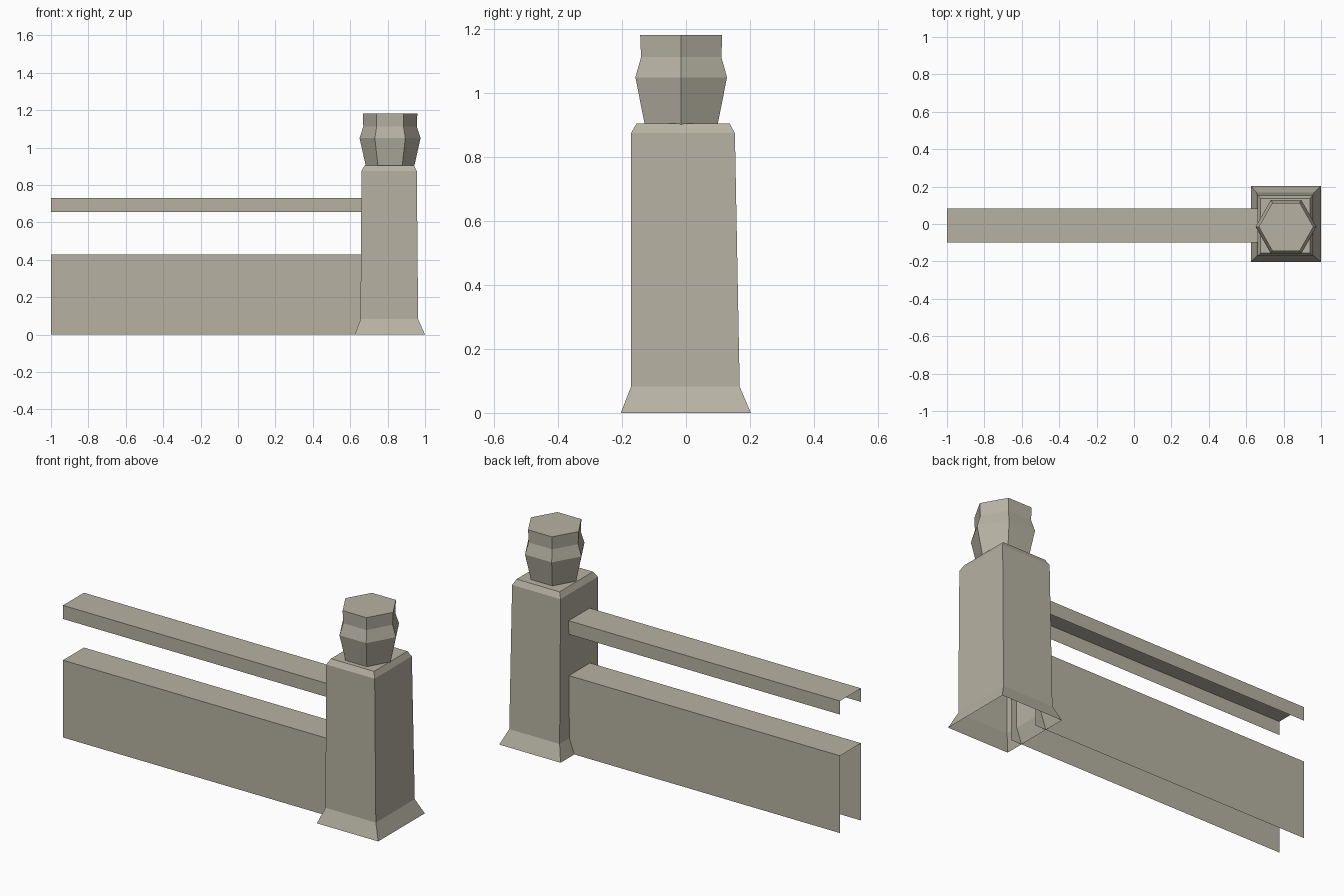
import bpy, math

if "Cube" in bpy.data.objects:
    bpy.data.objects.remove(bpy.data.objects["Cube"])

stone = bpy.data.materials.new("warm grey stone")
stone.diffuse_color = (0.47, 0.445, 0.365, 1)
stone.use_nodes = True
stone.node_tree.nodes["Principled BSDF"].inputs["Base Color"].default_value = stone.diffuse_color


def make(name, verts, faces):
    me = bpy.data.meshes.new(name)
    me.from_pydata(verts, [], faces)
    me.materials.append(stone)
    ob = bpy.data.objects.new(name, me)
    bpy.context.collection.objects.link(ob)
    return ob


def loft(name, rings):
    """Join stacked rings with side walls, cap the top, leave the bottom open."""
    n = len(rings[0])
    verts = [v for ring in rings for v in ring]
    faces = []
    for k in range(len(rings) - 1):
        for i in range(n):
            j = (i + 1) % n
            faces.append((k*n + i, k*n + j, (k+1)*n + j, (k+1)*n + i))
    faces.append(tuple(range((len(rings) - 1) * n, len(rings) * n)))
    return make(name, verts, faces)


def rect(x0, x1, y0, y1, z):
    return [(x0, y0, z), (x1, y0, z), (x1, y1, z), (x0, y1, z)]


def hexagon(rx, ry, z, cx=0.813, cy=-0.015):
    return [(cx + rx * math.cos(i * math.pi / 3),
             cy + ry * math.sin(i * math.pi / 3), z) for i in range(6)]


def channel(name, z0, z1, x0=-1.0, x1=0.69, y0=-0.1, y1=0.083):
    """Upside-down U: two sides and a top, open ends and bottom."""
    prof = [(y0, z0), (y0, z1), (y1, z1), (y1, z0)]
    verts = [(x, y, z) for x in (x0, x1) for y, z in prof]
    return make(name, verts, [(i + 1, i, i + 4, i + 5) for i in range(3)])


# Post: flared foot, tapering shaft, chamfered top
loft("post", [rect(0.625, 1.0, -0.204, 0.203, 0),
              rect(0.655, 0.963, -0.172, 0.168, 0.082),
              rect(0.66, 0.956, -0.172, 0.153, 0.875),
              rect(0.677, 0.94, -0.155, 0.137, 0.905)])

# Six-sided finial on the post
loft("finial", [hexagon(r, r * 1.015, z) for r, z in
                ((0.13, 0.903), (0.163, 1.05), (0.143, 1.113), (0.146, 1.183))])

# Low wall and handrail
channel("low_wall", 0, 0.427)
channel("handrail", 0.655, 0.73)
